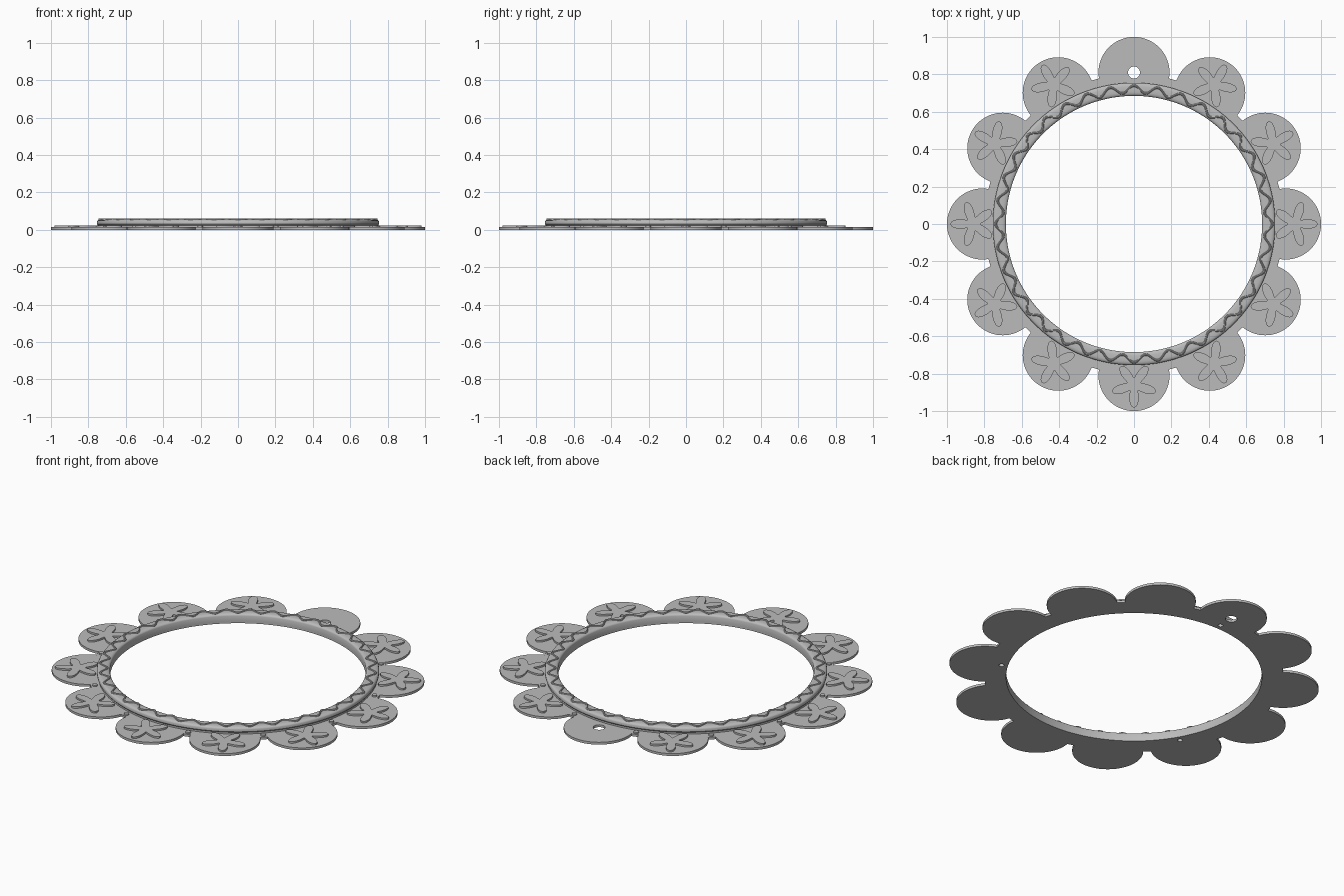
import bpy, bmesh
from math import sin, cos, pi, acos, radians, tau

if "Cube" in bpy.data.objects:
    bpy.data.objects.remove(bpy.data.objects["Cube"])

PETALS = 12
PETAL_POS, PETAL_R = 0.81, 0.19
RIM_R, INNER_R = 0.80, 0.685
PLATE_H = 0.014

grey = bpy.data.materials.new("plain grey")
grey.use_nodes = True
grey.diffuse_color = (0.5, 0.5, 0.5, 1)
grey.node_tree.nodes["Principled BSDF"].inputs["Base Color"].default_value = (0.5, 0.5, 0.5, 1)


def polar(r, a):
    return (r * cos(a), r * sin(a))


def circle(x, y, r, n):
    return [(x + r * cos(tau * i / n), y + r * sin(tau * i / n)) for i in range(n)]


def activate(obj):
    bpy.ops.object.select_all(action='DESELECT')
    obj.select_set(True)
    bpy.context.view_layer.objects.active = obj


def finish(obj):
    obj.data.materials.clear()
    obj.data.materials.append(grey)
    activate(obj)
    bpy.ops.object.shade_smooth_by_angle(angle=radians(35))
    return obj


def flat_shape(name, loops, z0, z1):
    """Extrude closed outlines (inner loops become holes) from z0 to z1."""
    curve = bpy.data.curves.new(name, 'CURVE')
    curve.dimensions = '2D'
    curve.fill_mode = 'BOTH'
    curve.extrude = (z1 - z0) / 2
    for loop in loops:
        spline = curve.splines.new('POLY')
        spline.points.add(len(loop) - 1)
        for point, (x, y) in zip(spline.points, loop):
            point.co = (x, y, 0, 1)
        spline.use_cyclic_u = True
    obj = bpy.data.objects.new(name, curve)
    bpy.context.collection.objects.link(obj)
    obj.location.z = (z0 + z1) / 2
    activate(obj)
    bpy.ops.object.convert(target='MESH')
    return finish(bpy.context.object)


def sweep(name, sections):
    """Join a closed series of closed cross-sections into a ring."""
    bm = bmesh.new()
    rows = [[bm.verts.new(p) for p in s] for s in sections]
    for i, row in enumerate(rows):
        nxt = rows[(i + 1) % len(rows)]
        for j in range(len(row)):
            k = (j + 1) % len(row)
            bm.faces.new((row[j], nxt[j], nxt[k], row[k]))
    bmesh.ops.recalc_face_normals(bm, faces=bm.faces)
    mesh = bpy.data.meshes.new(name)
    bm.to_mesh(mesh)
    bm.free()
    obj = bpy.data.objects.new(name, mesh)
    bpy.context.collection.objects.link(obj)
    return finish(obj)


# Scalloped plate with a round opening, a hanging hole and three pin holes
limit = acos((RIM_R**2 - PETAL_POS**2 - PETAL_R**2) / (2 * PETAL_POS * PETAL_R))
outline = []
for k in range(PETALS):
    a = tau * k / PETALS
    cx, cy = polar(PETAL_POS, a)
    for i in range(41):
        dx, dy = polar(PETAL_R, a + limit * (i / 20 - 1))
        outline.append((cx + dx, cy + dy))
    outline.append(polar(RIM_R, a + pi / PETALS))
pins = [polar(0.72, pi / 2 + tau * k / 3) for k in range(3)]
flat_shape("scalloped_plate",
           [outline, circle(0, 0, INNER_R, 144), circle(0, PETAL_POS, 0.032, 32)]
           + [circle(x, y, 0.014, 20) for x, y in pins], 0, PLATE_H)

# Raised rounded frame ring
profile = [(INNER_R, PLATE_H), (INNER_R, 0.043), (0.688, 0.049), (0.695, 0.053),
           (0.705, 0.055), (0.735, 0.055), (0.745, 0.053), (0.752, 0.049),
           (0.755, 0.043), (0.755, 0.03), (0.75, 0.024), (0.75, PLATE_H)]
ring = sweep("frame_ring", [[(*polar(r, tau * i / 144), z) for r, z in profile]
                            for i in range(144)])

# Pin holes run blind into the ring
for x, y in pins:
    bpy.ops.mesh.primitive_cylinder_add(vertices=20, radius=0.014, depth=0.06,
                                        location=(x, y, 0.005))
    cutter = bpy.context.object
    cutter.name = "pin_hole_cutter"
    cutter.hide_render = True
    activate(ring)
    cut = ring.modifiers.new("pin hole", 'BOOLEAN')
    cut.operation = 'DIFFERENCE'
    cut.solver = 'EXACT'
    cut.object = cutter
    bpy.ops.object.modifier_move_to_index(modifier=cut.name, index=0)
    bpy.ops.object.modifier_apply(modifier=cut.name)
    bpy.data.objects.remove(cutter)

# Wavy cord lying on the ring
cord = []
for i in range(432):
    a = tau * i / 432
    centre = 0.72 + 0.02 * cos(36 * a)
    cord.append([(*polar(centre + 0.007 * cos(t), a), 0.055 + 0.006 * sin(t))
                 for t in (tau * j / 8 for j in range(8))])
sweep("wavy_cord", cord)

# Five-armed blossoms on every petal but the one with the hanging hole
for k in range(PETALS):
    a = tau * k / PETALS
    if k != PETALS // 4:
        cx, cy = polar(PETAL_POS + 0.05, a)
        star = []
        for i in range(80):
            t = tau * i / 80
            dx, dy = polar(0.08 + 0.042 * cos(5 * t), a + t)
            star.append((cx + dx, cy + dy))
        flat_shape("blossom", [star], PLATE_H, 0.024)

    # Small bead in each gap between petals
    x, y = polar(0.778, a + pi / PETALS)
    flat_shape("gap_bead", [circle(x, y, 0.014, 16)], PLATE_H, 0.022)
